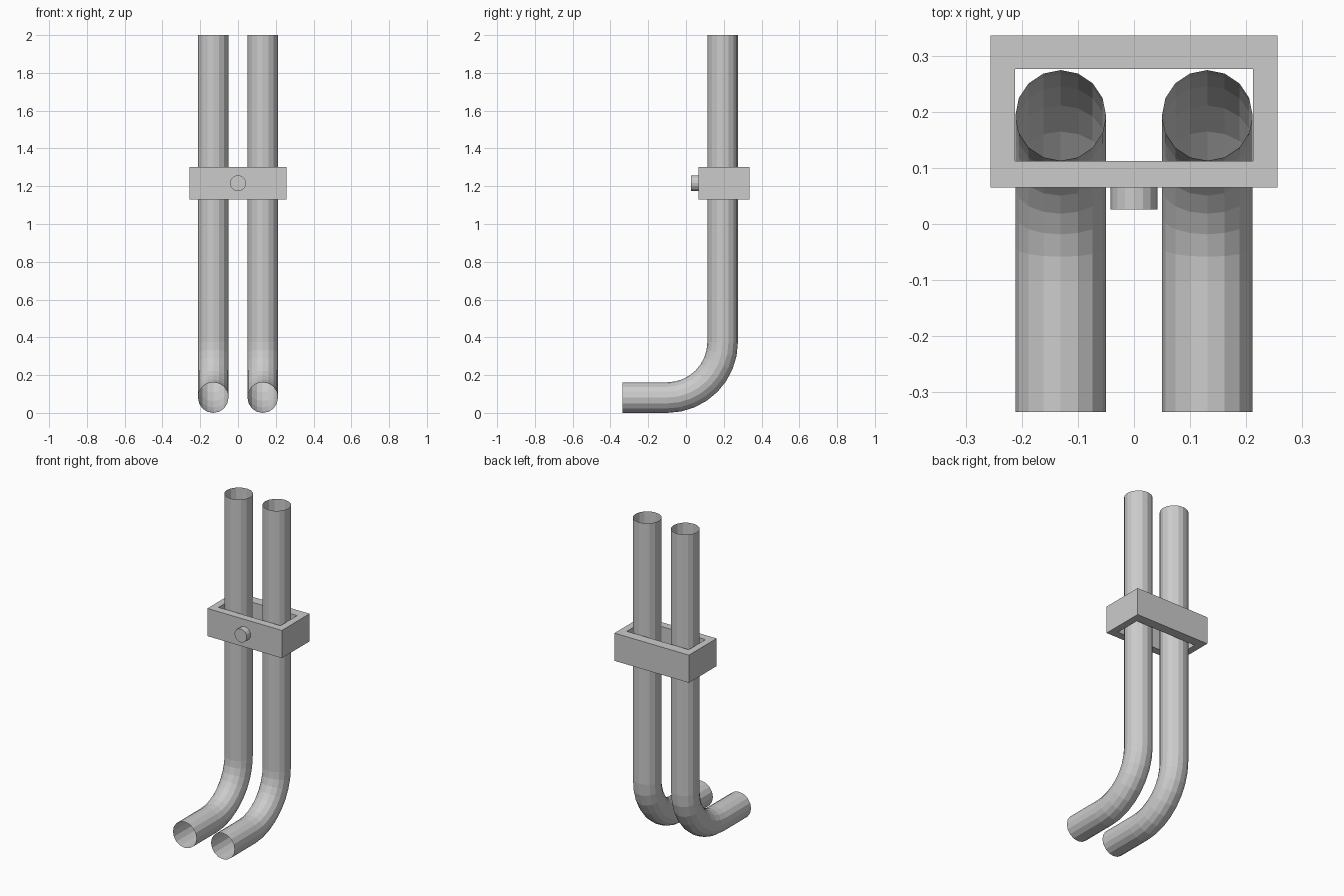
import bpy, bmesh
from math import sin, cos, pi

if "Cube" in bpy.data.objects:
    bpy.data.objects.remove(bpy.data.objects["Cube"])

SIDES = 16


def make_object(name, bm):
    bmesh.ops.recalc_face_normals(bm, faces=bm.faces[:])
    mesh = bpy.data.meshes.new(name)
    bm.to_mesh(mesh)
    bm.free()
    obj = bpy.data.objects.new(name, mesh)
    bpy.context.collection.objects.link(obj)
    return obj


def bridge(bm, a, b):
    n = len(a)
    for i in range(n):
        j = (i + 1) % n
        bm.faces.new((a[i], a[j], b[j], b[i]))


# Bent pipe: open-ended tube swept along a straight, quarter bend, straight path
def pipe(name, x, radius=0.081):
    bend_y, bend_z, bend_r = -0.10, 0.375, 0.294
    path = [(-0.336, bend_z - bend_r, 0.0)]
    for k in range(9):
        a = k * pi / 16
        path.append((bend_y + bend_r * sin(a), bend_z - bend_r * cos(a), a))
    path.append((bend_y + bend_r, 2.0, pi / 2))
    bm = bmesh.new()
    rings = []
    for y, z, a in path:
        ring = []
        for i in range(SIDES):
            t = 2 * pi * i / SIDES
            u, v = radius * cos(t), radius * sin(t)
            ring.append(bm.verts.new((x + u, y - v * sin(a), z + v * cos(a))))
        rings.append(ring)
    for a, b in zip(rings, rings[1:]):
        bridge(bm, a, b)
    return make_object(name, bm)


pipe("left_pipe", -0.131)
pipe("right_pipe", 0.131)


# Clamp: rectangular frame around both pipes
def rect(bm, hx, y0, y1, z):
    return [bm.verts.new((x, y, z))
            for x, y in ((-hx, y0), (hx, y0), (hx, y1), (-hx, y1))]


bm = bmesh.new()
z0, z1 = 1.13, 1.302
loops = [rect(bm, 0.256, 0.065, 0.337, z0), rect(bm, 0.256, 0.065, 0.337, z1),
         rect(bm, 0.213, 0.113, 0.277, z1), rect(bm, 0.213, 0.113, 0.277, z0)]
for i in range(4):
    bridge(bm, loops[i], loops[(i + 1) % 4])
make_object("clamp_frame", bm)

# Round bolt head on the front of the clamp
bm = bmesh.new()
rings = [[bm.verts.new((0.042 * cos(2 * pi * i / SIDES), y,
                        1.216 + 0.042 * sin(2 * pi * i / SIDES)))
          for i in range(SIDES)] for y in (0.026, 0.065)]
bridge(bm, *rings)
for ring in rings:
    bm.faces.new(ring)
make_object("clamp_bolt", bm)
